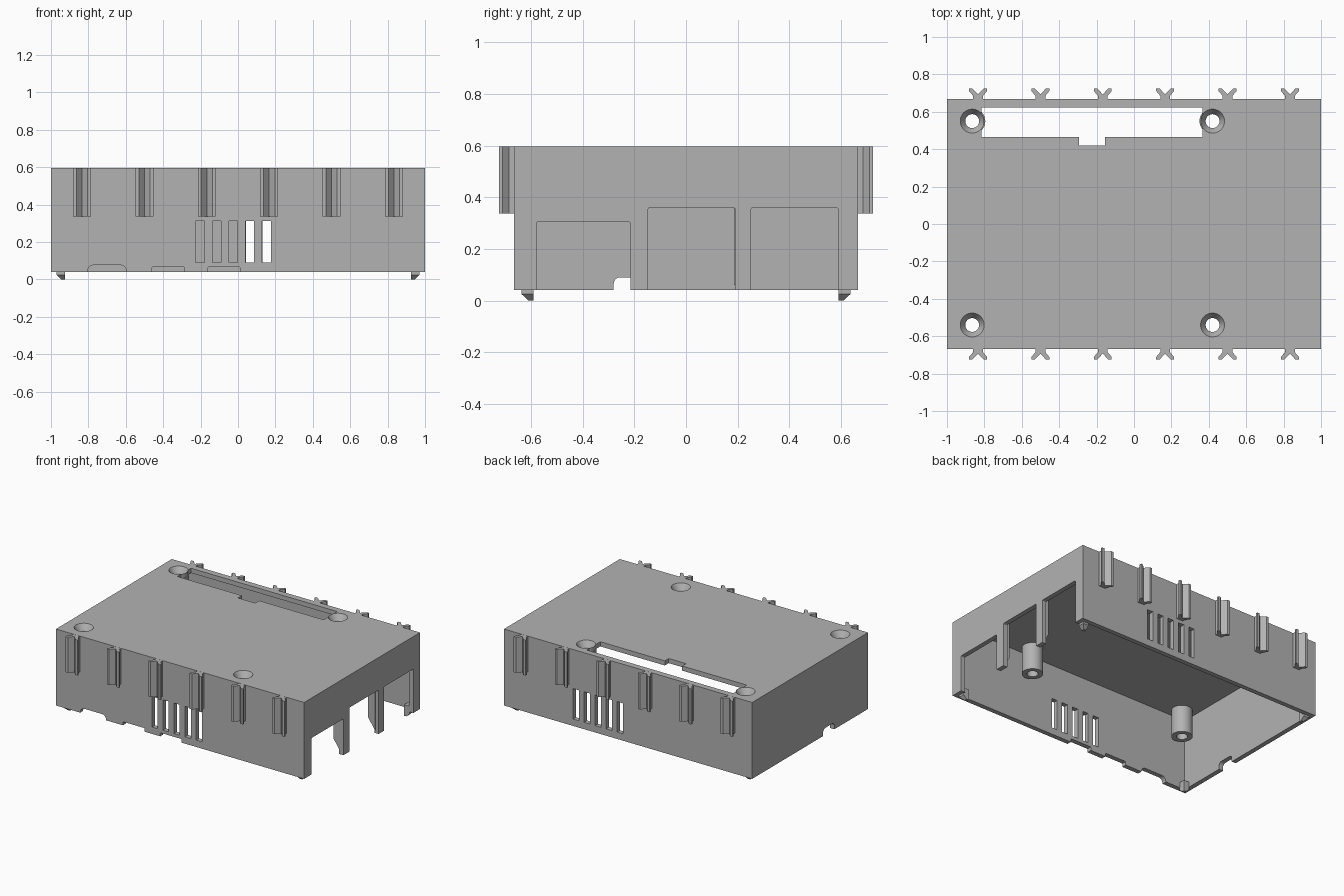
import bpy, bmesh, math

if "Cube" in bpy.data.objects:
    bpy.data.objects.remove(bpy.data.objects["Cube"])

TOP, BASE, HX, HY, T = 0.597, 0.04, 1.0, 0.667, 0.034

grey = bpy.data.materials.new("plain grey")
grey.diffuse_color = (0.45, 0.45, 0.45, 1)
grey.use_nodes = True
grey.node_tree.nodes["Principled BSDF"].inputs["Base Color"].default_value = grey.diffuse_color


def finish(name, bm):
    bmesh.ops.recalc_face_normals(bm, faces=bm.faces)
    me = bpy.data.meshes.new(name)
    bm.to_mesh(me)
    bm.free()
    me.materials.append(grey)
    ob = bpy.data.objects.new(name, me)
    bpy.context.collection.objects.link(ob)
    return ob


def prism(name, pts, axis, a, b):
    """Extrude a 2D profile from a to b; pts are the other two axes in order."""
    bm = bmesh.new()

    def place(p, d):
        c = list(p)
        c.insert("xyz".index(axis), d)
        return bm.verts.new(c)
    lo, hi = [place(p, a) for p in pts], [place(p, b) for p in pts]
    n = len(pts)
    bm.faces.new(lo)
    bm.faces.new(hi)
    for i in range(n):
        bm.faces.new((lo[i], lo[(i + 1) % n], hi[(i + 1) % n], hi[i]))
    return finish(name, bm)


def rect(u0, u1, v0, v1):
    return [(u0, v0), (u1, v0), (u1, v1), (u0, v1)]


def arch(u0, u1, v0, v1, r):
    """Rectangle with rounded upper corners."""
    pts = [(u0, v0), (u1, v0)]
    for cx, start in ((u1 - r, 0), (u0 + r, 90)):
        for k in range(6):
            t = math.radians(start + k * 18)
            pts.append((cx + r * math.cos(t), v1 - r + r * math.sin(t)))
    return pts


def circle(x, y, r, n=48):
    return [(x + r * math.cos(2 * math.pi * k / n), y + r * math.sin(2 * math.pi * k / n))
            for k in range(n)]


def cut(ob, cutter):
    mod = ob.modifiers.new("cut", 'BOOLEAN')
    mod.operation, mod.solver, mod.object = 'DIFFERENCE', 'EXACT', cutter
    bpy.context.view_layer.objects.active = ob
    bpy.ops.object.modifier_apply(modifier=mod.name)
    bpy.data.objects.remove(cutter)


def lathe(name, x, y, profile, n=48):
    bm = bmesh.new()
    rings = [[bm.verts.new((px, py, z)) for px, py in circle(x, y, r, n)] for r, z in profile]
    for i, ring in enumerate(rings):
        nxt = rings[(i + 1) % len(rings)]
        for k in range(n):
            bm.faces.new((ring[k], ring[(k + 1) % n], nxt[(k + 1) % n], nxt[k]))
    return finish(name, bm)


# Hollow shell, open underneath
shell = prism("case_shell", rect(-HX, HX, -HY, HY), "z", BASE, TOP)
cut(shell, prism("cavity", rect(-HX + T, HX - T, -HY + T, HY - T), "z", -0.1, TOP - T))

# Connector slot in the lid with its key notch
cut(shell, prism("lid_slot", [(-0.815, 0.465), (-0.295, 0.465), (-0.295, 0.42), (-0.155, 0.42),
                              (-0.155, 0.465), (0.365, 0.465), (0.365, 0.622), (-0.815, 0.622)],
                 "z", 0.5, 0.7))

# Three port openings on the right wall
for y0, y1, z in ((-0.58, -0.215, 0.305), (-0.147, 0.19, 0.36), (0.252, 0.59, 0.36)):
    cut(shell, prism("port", arch(y0, y1, -0.1, z, 0.008), "x", 0.9, 1.1))

# Small notch on the left wall
cut(shell, prism("left_notch", arch(-0.28, -0.15, -0.1, 0.09, 0.025), "x", -1.1, -0.9))

# Low notches along the front wall
for x0, x1, z, r in ((-0.805, -0.595, 0.077, 0.035), (-0.46, -0.285, 0.066, 0.006),
                     (-0.16, 0.012, 0.066, 0.006)):
    cut(shell, prism("front_notch", arch(x0, x1, -0.1, z, r), "y", -0.75, -0.6))

# Vent slits, front and back
for start, y0, y1 in ((-0.226, -0.75, -0.6), (0.042, 0.6, 0.75)):
    for k in range(5):
        x = start + k * 0.0888
        cut(shell, prism("vent", rect(x, x + 0.046, 0.09, 0.312), "y", y0, y1))

# Countersunk screw bosses hanging from the lid
for x in (-0.865, 0.42):
    for y in (-0.54, 0.55):
        cut(shell, prism("boss_hole", circle(x, y, 0.064), "z", 0.5, 0.7))
        boss = lathe("screw_boss", x, y, [(0.064, TOP), (0.037, 0.555), (0.037, 0.365),
                                          (0.07, 0.365), (0.07, TOP - T), (0.064, TOP - T)])
        bpy.ops.object.select_all(action='DESELECT')
        boss.select_set(True)
        bpy.context.view_layer.objects.active = boss
        bpy.ops.object.shade_smooth_by_angle(angle=math.radians(30))

# Forked wire clips on front and back
fork = [(-0.026, -0.01), (0.026, -0.01), (0.026, 0.018), (0.048, 0.044), (0.048, 0.058),
        (0.03, 0.058), (0, 0.026), (-0.03, 0.058), (-0.048, 0.058), (-0.048, 0.044),
        (-0.026, 0.018)]
for s in (-1, 1):
    for k in range(6):
        x = -0.834 + k * 0.3335
        prism("wire_clip", [(x + u, s * (HY + v)) for u, v in fork], "z", 0.337, TOP - 0.0005)

# Gusset ribs behind the posts between the ports
for y in (-0.2145, 0.185):
    prism("post_rib", [(HX - T + 0.01, 0.06), (HX - T + 0.01, 0.57), (0.92, 0.57), (0.92, 0.14)],
          "y", y, y + 0.035)

# Corner locating pins with chamfered tips
for sx in (-1, 1):
    for sy in (-1, 1):
        bm = bmesh.new()
        rings = []
        for z, o in ((0.0, 0.026), (0.025, 0.0), (0.08, 0.0)):
            x0, x1, y0, y1 = 0.925, 0.97 - o, 0.59, 0.637 - o
            rings.append([bm.verts.new((sx * a, sy * b, z)) for a, b in rect(x0, x1, y0, y1)])
        bm.faces.new(rings[0])
        bm.faces.new(rings[-1])
        for a, b in zip(rings, rings[1:]):
            for k in range(4):
                bm.faces.new((a[k], a[(k + 1) % 4], b[(k + 1) % 4], b[k]))
        finish("corner_pin", bm)
